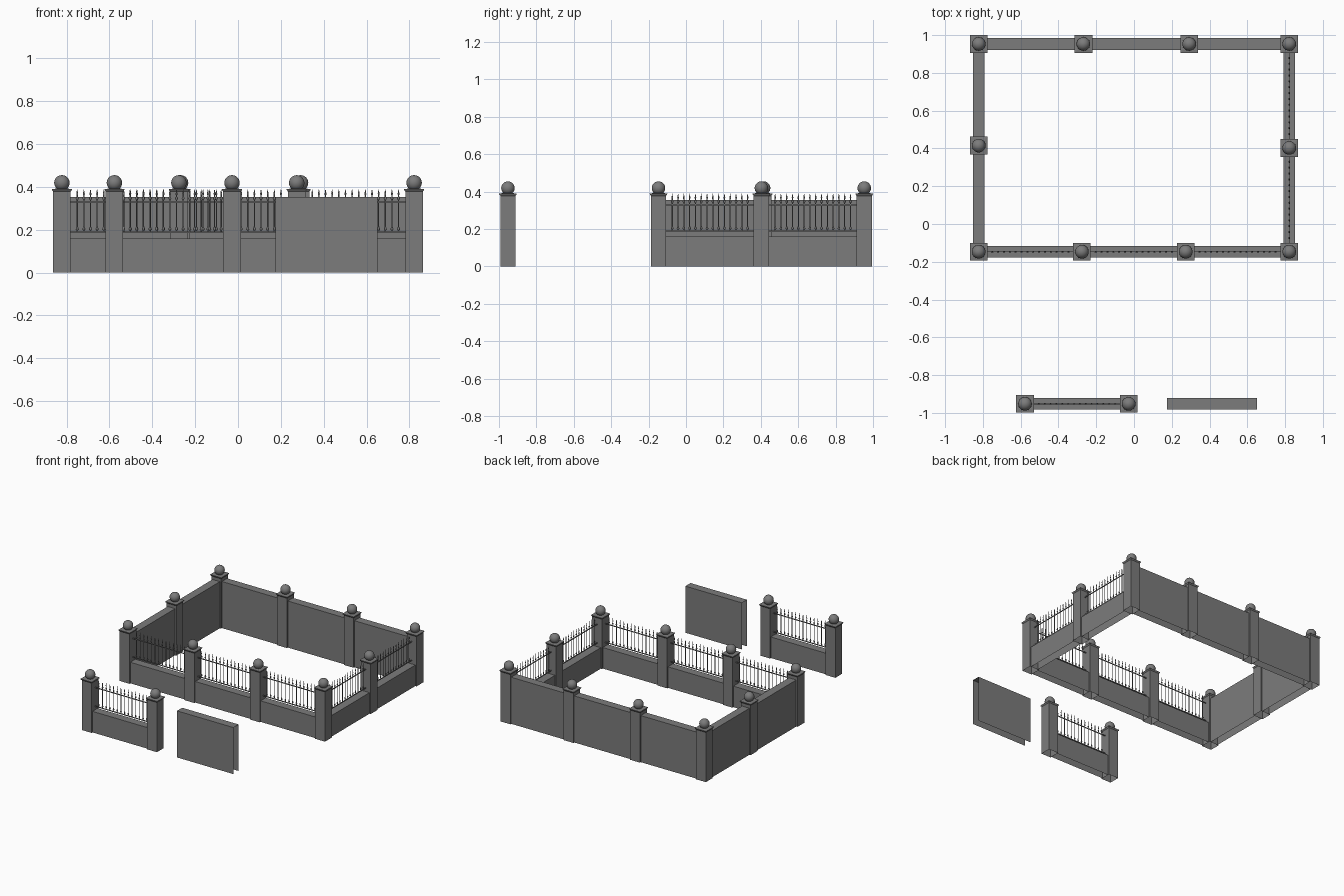
import bpy, bmesh, math
from mathutils import Vector, Matrix

if "Cube" in bpy.data.objects:
    bpy.data.objects.remove(bpy.data.objects["Cube"])

WALL_T, WALL_H, LOW_H = 0.062, 0.354, 0.16
POST_HALF, BARS, BAR_STEP = 0.041, 14, 0.031
X, FRONT, BACK, LONE = 0.822, -0.147, 0.953, -0.952

# dark grey for every part
GREY = bpy.data.materials.new("dark_grey")
GREY.diffuse_color = (0.2, 0.2, 0.2, 1)
GREY.use_nodes = True
GREY.node_tree.nodes["Principled BSDF"].inputs["Base Color"].default_value = GREY.diffuse_color


def finish(bm, name, matrix=None, smooth=False):
    me = bpy.data.meshes.new(name)
    bm.to_mesh(me)
    bm.free()
    me.materials.append(GREY)
    ob = bpy.data.objects.new(name, me)
    bpy.context.collection.objects.link(ob)
    if matrix:
        ob.matrix_world = matrix
    if smooth:
        for p in me.polygons:
            p.use_smooth = True
    return ob


def lathe(bm, profile, sides, x=0.0, turn=0.0, flat=1.0):
    """Stack of regular polygon rings (radius, z), closed at the top."""
    rings = []
    for r, z in profile:
        rings.append([bm.verts.new((x + r * math.cos(turn + 2 * math.pi * i / sides),
                                    flat * r * math.sin(turn + 2 * math.pi * i / sides), z))
                      for i in range(sides)])
    for a, b in zip(rings, rings[1:]):
        for i in range(sides):
            j = (i + 1) % sides
            bm.faces.new((a[i], a[j], b[j], b[i]))
    bm.faces.new(rings[-1])


def post(x, y):
    # square hollow pillar with flared cap
    bm = bmesh.new()
    k = math.sqrt(2)
    prof = [(POST_HALF, 0), (POST_HALF, 0.378), (0.046, 0.385), (0.047, 0.387),
            (0.047, 0.390), (0.028, 0.392)]
    lathe(bm, [(r * k, z) for r, z in prof], 4, turn=math.pi / 4)
    finish(bm, "post", Matrix.Translation((x, y, 0)))
    # ball finial
    bm = bmesh.new()
    bmesh.ops.create_uvsphere(bm, u_segments=24, v_segments=14, radius=0.036)
    finish(bm, "post_ball", Matrix.Translation((x, y, 0.419)), smooth=True)


def span(a, b):
    """Matrix at the middle of a-b with local x along it, plus the length."""
    a, b = Vector((*a, 0)), Vector((*b, 0))
    d = b - a
    return (Matrix.Translation((a + b) / 2) @
            Matrix.Rotation(math.atan2(d.y, d.x), 4, 'Z')), d.length


def wall(m, length, height, name):
    # folded sheet: two faces and a top, open below and at the ends
    bm = bmesh.new()
    h, t = length / 2, WALL_T / 2
    outline = [(-t, 0), (-t, height), (t, height), (t, 0)]
    rows = [[bm.verts.new((x, y, z)) for y, z in outline] for x in (h, -h)]
    for i in range(3):
        bm.faces.new((rows[0][i], rows[0][i + 1], rows[1][i + 1], rows[1][i]))
    bm.normal_update()
    bm.faces.ensure_lookup_table()
    if bm.faces[1].normal.z < 0:
        bmesh.ops.reverse_faces(bm, faces=bm.faces[:])
    finish(bm, name, m)


def fence(a, b):
    m, length = span(a, b)
    length -= 2 * POST_HALF
    wall(m, length, LOW_H, "low_wall")
    # two horizontal rails
    bm = bmesh.new()
    for z in (0.188, 0.33):
        bmesh.ops.create_cube(bm, size=1, matrix=Matrix.Translation((0, 0, z)) @
                              Matrix.Diagonal((length, 0.005, 0.006, 1)))
    finish(bm, "fence_rails", m)
    # spear-tipped bars with flattened collars
    prof = [(0.0027, 0.186), (0.0027, 0.195), (0.0075, 0.203), (0.0027, 0.215),
            (0.0027, 0.338), (0.0075, 0.347), (0.0027, 0.355), (0.0027, 0.36),
            (0.0045, 0.367), (0.0006, 0.389)]
    bm = bmesh.new()
    for i in range(BARS):
        lathe(bm, prof, 8, x=(i - (BARS - 1) / 2) * BAR_STEP, flat=0.5)
    finish(bm, "fence_bars", m)


def solid(a, b):
    m, length = span(a, b)
    wall(m, length - 2 * POST_HALF, WALL_H, "solid_wall")


# enclosure: fenced front and right, solid back and left
front = [(-X, FRONT), (-0.276, FRONT), (0.274, FRONT), (X, FRONT)]
right = [(X, FRONT), (X, 0.403), (X, BACK)]
back = [(X, BACK), (0.292, BACK), (-0.268, BACK), (-X, BACK)]
left = [(-X, BACK), (-X, 0.415), (-X, FRONT)]
for side, panel in ((front, fence), (right, fence), (back, solid), (left, solid)):
    for p in side[:-1]:
        post(*p)
    for a, b in zip(side, side[1:]):
        panel(a, b)

# free-standing fence section and wall panel
pair = [(-0.577, LONE), (-0.028, LONE)]
for p in pair:
    post(*p)
fence(*pair)
m, length = span((0.175, LONE), (0.65, LONE))
wall(m, length, WALL_H, "spare_wall_panel")
